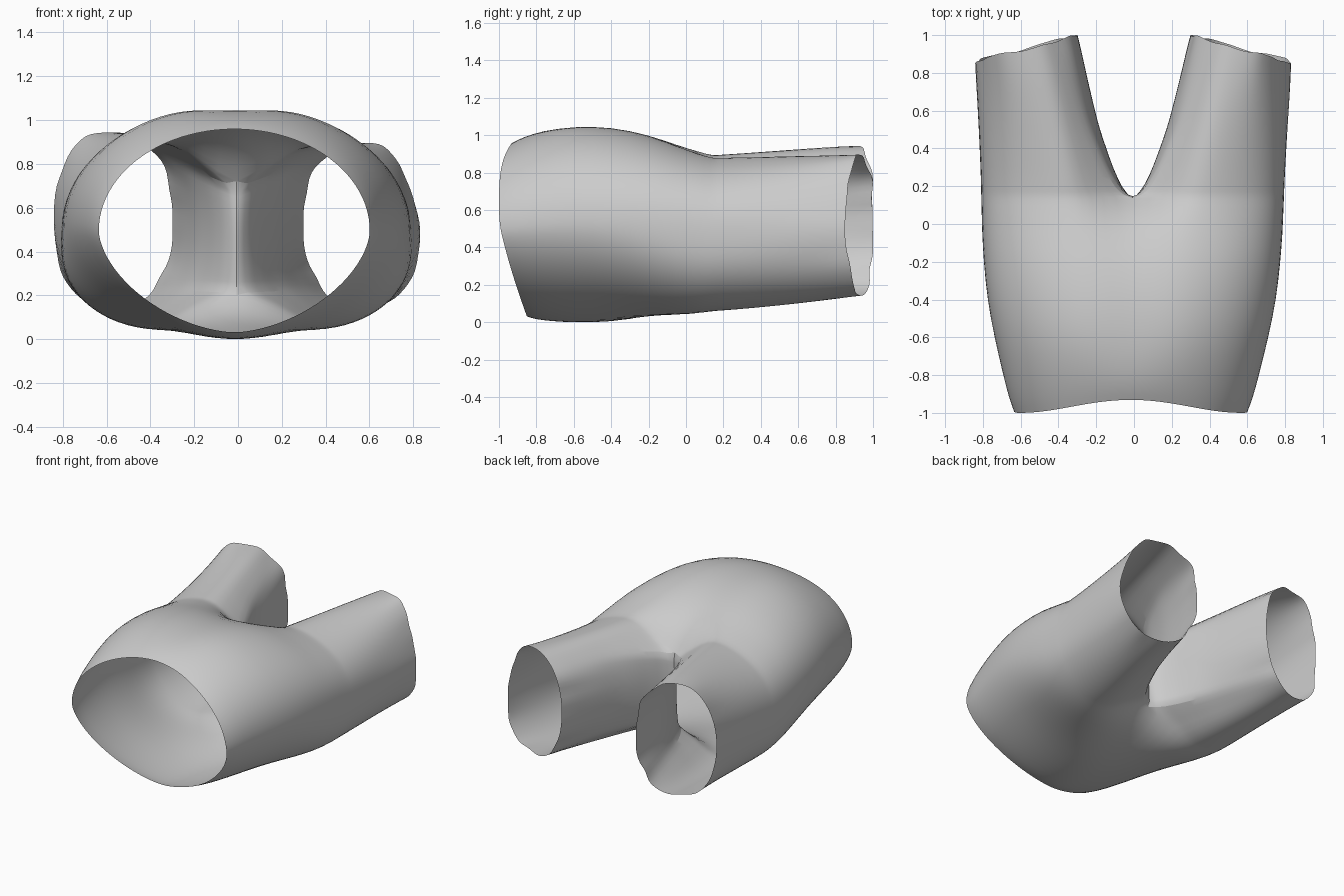
import bpy, bmesh, math, random
from mathutils import Vector

if "Cube" in bpy.data.objects:
    bpy.data.objects.remove(bpy.data.objects["Cube"])

random.seed(4)
N, M = 25, 9          # points on the outer arc / on the inner leg wall


def spow(v, p):
    return math.copysign(abs(v) ** p, v)


def body_arc(w, top, dip_t, bot, dip_b, n_t, n_b):
    """Half section from top centre, round the side, to bottom centre."""
    c, h, pts = (top + bot) / 2, (top - bot) / 2, []
    for i in range(N):
        a = math.pi * i / (N - 1)
        upper = a <= math.pi / 2
        n = n_t if upper else n_b
        x = w * abs(math.sin(a)) ** (2 / n) if 0 < i < N - 1 else 0.0
        z = c + h * spow(math.cos(a), 2 / n)
        if upper:
            z -= dip_t * math.exp(-(x / .19) ** 2)
        else:
            z += dip_b * math.exp(-(x / .28) ** 2)
        pts.append((x, z, math.cos(a)))
    return pts


def rim_cut(c):
    """How far the waist rim is cut back, at height c (-1 bottom, 1 top)."""
    return .07 * ((c - .2) / .8) ** 4 if c > .2 else .15 * ((.2 - c) / 1.2) ** 1.6


# Body sections: y, half width, top, top dip, bottom, bottom rise,
# squareness of the upper and lower half
body = [(-1.0, .62, .96, 0, .03, 0, 2.0, 1.7),
        (-.93, .647, .99, 0, .015, 0, 2.02, 1.7),
        (-.8, .68, 1.035, .01, .005, 0, 2.05, 1.75),
        (-.6, .727, 1.075, .03, -.003, 0, 2.1, 1.8),
        (-.4, .767, 1.07, .03, -.005, .005, 2.1, 1.9),
        (-.2, .787, 1.025, .03, -.005, .04, 2.25, 2.2),
        (-.05, .797, .97, .05, -.01, .085, 2.4, 2.4),
        (.06, .80, .94, .12, -.01, .14, 2.5, 2.5),
        (.14, .803, .922, .23, -.007, .22, 2.5, 2.5)]
rows = []
for y, *prof in body:
    k = max(0, 1 - (y + 1) / .4)
    rows.append([Vector((x, y + k * rim_cut(c), z))
                 for x, z, c in body_arc(*prof)])

# Crotch seam: straight wall on the centre plane
first, last = rows[-1][0], rows[-1][-1]
seam = []
for j in range(1, M + 1):
    t = j / (M + 1)
    seam.append(Vector((0, .14 - .015 * math.sin(math.pi * t),
                        last.z + (first.z - last.z) * t)))
start = rows[-1] + seam

# Leg end ring: an oval matched point by point to the starting ring
cuff = []
for i in range(N + M):
    if i < N:
        a = math.radians(-40 + 260 * i / (N - 1))
    else:
        a = math.radians(220 + 100 * (i - N + 1) / (M + 1))
    cuff.append((.57 + .277 * spow(math.sin(a), .95),
                 .535 + .395 * spow(math.cos(a), .95)))
rag = [random.uniform(-1, 1) for _ in cuff]

# Leg rings: distance along the leg, blend of the inner wall towards the oval;
# the outer side blends more slowly so it carries on smoothly from the body
leg_rows = [start]
for y, f in [(.17, .12), (.2, .2), (.25, .28), (.3, .36), (.4, .48), (.5, .6),
             (.6, .69), (.7, .77), (.8, .85), (.9, .92), (1.0, 1.0)]:
    ring, e = [], (y - .14) / .86
    slow = e ** 1.25
    for i, (p, (cx, cz)) in enumerate(zip(start, cuff)):
        s = min(1, p.x / .5)
        s = s * s * (3 - 2 * s)
        b = f + (slow - f) * s
        x, z = p.x + (cx - p.x) * b, p.z + (cz - p.z) * b
        # slanted, slightly ragged hem with soft folds near the end
        yy = y - e * e * .14 * (cx - .3) / .54 + e ** 6 * .012 * rag[i]
        fold = 1 + .035 * e ** 4 * rag[i]
        ring.append(Vector((.57 + (x - .57) * fold, yy, .53 + (z - .53) * fold)))
    leg_rows.append(ring)

# Skin the half garment
bm = bmesh.new()
vb = [[bm.verts.new(p) for p in r] for r in rows]
vl = [vb[-1] + [bm.verts.new(p) for p in seam]]
vl += [[bm.verts.new(p) for p in r] for r in leg_rows[1:]]
for r0, r1 in zip(vb, vb[1:]):
    for i in range(N - 1):
        bm.faces.new((r0[i], r0[i + 1], r1[i + 1], r1[i]))
for r0, r1 in zip(vl, vl[1:]):
    for i in range(N + M):
        j = (i + 1) % (N + M)
        bm.faces.new((r0[i], r0[j], r1[j], r1[i]))

# Mirror the other half, then add the slight natural asymmetry
bmesh.ops.mirror(bm, geom=bm.verts[:] + bm.edges[:] + bm.faces[:],
                 axis='X', merge_dist=.0005)
for v in bm.verts:
    x, y, z = v.co
    e = max(0, y) ** 2
    if x > .55 and z > .5:                    # right hem sags inwards on top
        v.co.x -= .05 * e * min(1, (x - .55) / .2) * min(1, (z - .5) / .15)
    if z > .5:                                # left leg a little taller
        v.co.z += (.025 if x < 0 else -.02) * min(1, abs(x) / .3) \
            * max(0, min(1, y + .2)) * (z - .5) / .4
    v.co.x -= .017 * max(0, min(1, .5 - y / 2))
bmesh.ops.recalc_face_normals(bm, faces=bm.faces[:])
mesh = bpy.data.meshes.new("shorts")
bm.to_mesh(mesh)
bm.free()

shorts = bpy.data.objects.new("shorts", mesh)
bpy.context.collection.objects.link(shorts)
sub = shorts.modifiers.new("smooth", 'SUBSURF')
sub.levels = sub.render_levels = 1

bpy.context.view_layer.objects.active = shorts
shorts.select_set(True)
bpy.ops.object.shade_smooth_by_angle(angle=math.radians(40))
